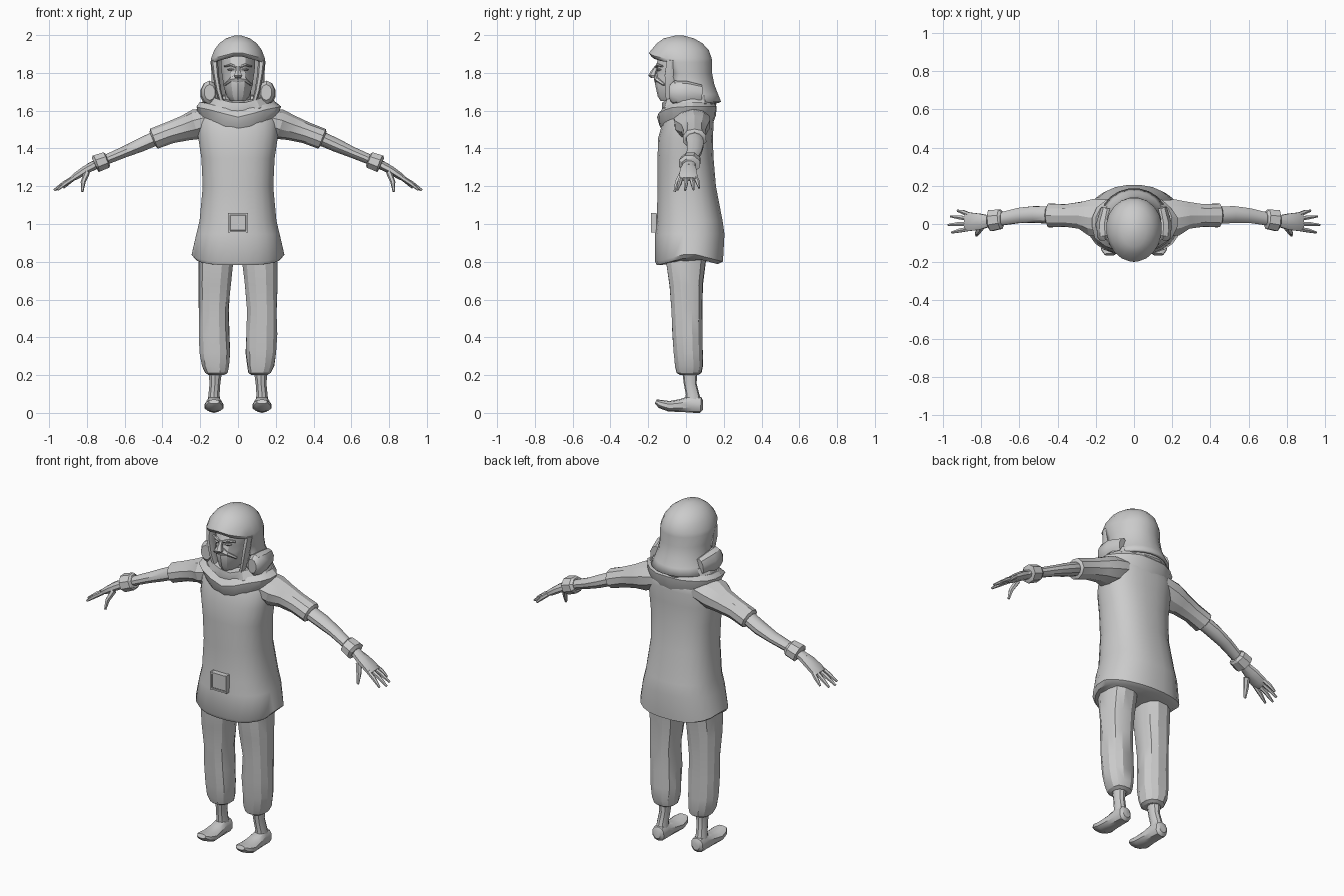
import bpy, bmesh, math, random
from mathutils import Vector

random.seed(4)
grey = bpy.data.materials.new("plain grey")
grey.diffuse_color = (0.6, 0.6, 0.6, 1)


def finish(bm, name, angle=35):
    bmesh.ops.recalc_face_normals(bm, faces=bm.faces[:])
    me = bpy.data.meshes.new(name)
    bm.to_mesh(me)
    bm.free()
    me.materials.append(grey)
    ob = bpy.data.objects.new(name, me)
    bpy.context.collection.objects.link(ob)
    bpy.ops.object.select_all(action='DESELECT')
    ob.select_set(True)
    bpy.context.view_layer.objects.active = ob
    bpy.ops.object.shade_smooth_by_angle(angle=math.radians(angle))
    return ob


def loft(name, secs, ref=(1, 0, 0), n=12, power=1.0, level=False, jitter=0.0,
         tweak=None, drop=None, angle=35, mirror=False):
    """Skin rings (x, y, z, half width along ref, other half width)."""
    for side in ((1, -1) if mirror else (1,)):
        bm = bmesh.new()
        pts = [Vector(s[:3]) for s in secs]
        rings = []
        for i, s in enumerate(secs):
            t = pts[min(i + 1, len(pts) - 1)] - pts[max(i - 1, 0)]
            t = Vector((0, 0, 1)) if level else t.normalized()
            u = Vector(ref)
            u = (u - t * u.dot(t)).normalized()
            v = t.cross(u)
            ring = []
            for k in range(n):
                a = 2 * math.pi * (k + 0.5) / n
                c, d = math.cos(a), math.sin(a)
                c = math.copysign(abs(c) ** power, c)
                d = math.copysign(abs(d) ** power, d)
                f = 1 + random.uniform(-jitter, jitter)
                p = pts[i] + u * c * s[3] * f + v * d * s[4] * f
                if tweak:
                    tweak(i, p)
                p.x *= side
                ring.append(bm.verts.new(p))
            rings.append(ring)
        for a, b in zip(rings, rings[1:]):
            for k in range(n):
                m = (k + 1) % n
                bm.faces.new((a[k], a[m], b[m], b[k]))
        bm.faces.new(rings[0])
        bm.faces.new(rings[-1])
        if drop:
            bmesh.ops.delete(bm, geom=[f for f in bm.faces if drop(f.calc_center_median())],
                             context='FACES')
        label = name if not mirror else ("left_" if side == 1 else "right_") + name
        ob = finish(bm, label, angle)
    return ob


def box(name, loc, size, bevel=0.0, angle=30):
    bm = bmesh.new()
    bmesh.ops.create_cube(bm, size=1)
    for v in bm.verts:
        v.co = Vector(loc) + Vector(a * b for a, b in zip(v.co, size))
    if bevel:
        bmesh.ops.bevel(bm, geom=bm.edges[:], offset=bevel, segments=1, affect='EDGES')
    return finish(bm, name, angle)


def band(z, hw, front, back):
    """Level ring from half width and front and back limits."""
    return (0, (front + back) / 2, z, hw, (back - front) / 2)


# Tunic with a hem that dips at front and back
def hem(i, p):
    if i < 2:
        p.z -= 0.045 * min(1, abs(p.y - 0.02) / 0.17)


loft("tunic", [band(0.83, 0.23, -0.155, 0.17), band(0.85, 0.247, -0.165, 0.197),
               band(0.95, 0.222, -0.165, 0.205), band(1.02, 0.205, -0.155, 0.195),
               band(1.2, 0.188, -0.152, 0.16), band(1.35, 0.195, -0.152, 0.147),
               band(1.46, 0.212, -0.148, 0.143), band(1.54, 0.215, -0.125, 0.148),
               band(1.61, 0.20, -0.1, 0.14), band(1.65, 0.13, -0.07, 0.11)],
     n=24, power=0.85, level=True, tweak=hem, angle=45)

# Square belt plate with raised border
box("belt_plate", (0, -0.165, 1.01), (0.094, 0.03, 0.09), 0.006)
for s in (-1, 1):
    box("plate_side_rim", (s * 0.048, -0.17, 1.01), (0.009, 0.03, 0.104))
    box("plate_end_rim", (0, -0.17, 1.01 + s * 0.046), (0.1, 0.03, 0.009))

# Draped collar in two folds
def droop(i, p):
    p.z -= 0.055 * max(0, -p.y / 0.15) * max(0.2, 1 - abs(p.x) / 0.25)


loft("collar_lower_fold", [band(1.53, 0.18, -0.12, 0.14), band(1.58, 0.215, -0.145, 0.16),
                           band(1.625, 0.23, -0.15, 0.165), band(1.65, 0.20, -0.125, 0.15),
                           band(1.63, 0.15, -0.09, 0.11)],
     n=18, level=True, jitter=0.035, tweak=droop, angle=25)
loft("collar_upper_fold", [band(1.60, 0.17, -0.12, 0.14), band(1.64, 0.20, -0.135, 0.16),
                           band(1.685, 0.175, -0.125, 0.15), band(1.68, 0.12, -0.08, 0.1),
                           band(1.64, 0.08, -0.05, 0.08)],
     n=16, level=True, jitter=0.04, tweak=droop, angle=25)

# Neck and face
loft("neck", [band(1.56, 0.075, -0.07, 0.07), band(1.74, 0.07, -0.08, 0.06)], level=True)
loft("face", [band(1.655, 0.04, -0.135, 0.02), band(1.68, 0.062, -0.15, 0.05),
              band(1.74, 0.08, -0.163, 0.08), band(1.775, 0.084, -0.163, 0.09),
              band(1.81, 0.09, -0.152, 0.1), band(1.84, 0.092, -0.160, 0.1),
              band(1.90, 0.09, -0.14, 0.1)], n=14, level=True, angle=25)
loft("nose", [(0, -0.172, 1.777, 0.017, 0.014), (0, -0.178, 1.79, 0.024, 0.022),
              (0, -0.168, 1.815, 0.013, 0.017), (0, -0.155, 1.84, 0.01, 0.01)],
     n=6, level=True)
loft("moustache", [(0, -0.157, 1.775, 0.03, 0.014), (0.035, -0.15, 1.768, 0.012, 0.016),
                   (0.07, -0.115, 1.74, 0.006, 0.01)], ref=(0, 0, 1), n=6, mirror=True)
loft("brow", [(0.012, -0.157, 1.835, 0.007, 0.008), (0.04, -0.152, 1.846, 0.008, 0.009),
              (0.07, -0.125, 1.838, 0.005, 0.008)], ref=(0, 0, 1), n=6, mirror=True)
loft("eye", [(0.022, -0.148, 1.82, 0.003, 0.006), (0.036, -0.146, 1.821, 0.008, 0.01),
             (0.054, -0.136, 1.82, 0.003, 0.006)], ref=(0, 0, 1), n=6, mirror=True)

# Helmet with open face, peaked brim and flared neck guard
def peak(i, p):
    if i in (4, 5) and p.y < -0.11:
        p.z += 0.035 * (1 - abs(p.x) / 0.13)


helmet = loft("helmet", [band(1.65, 0.172, -0.11, 0.188), band(1.69, 0.155, -0.12, 0.172),
                         band(1.74, 0.143, -0.13, 0.152), band(1.80, 0.142, -0.155, 0.14),
                         band(1.86, 0.147, -0.185, 0.14), band(1.88, 0.144, -0.198, 0.138),
                         band(1.925, 0.127, -0.185, 0.122), band(1.96, 0.10, -0.155, 0.088),
                         band(1.985, 0.065, -0.12, 0.045), band(2.0, 0.02, -0.06, -0.01)],
              n=20, level=True, tweak=peak, angle=30,
              drop=lambda c: c.z < 1.652 or (c.y < -0.065 and c.z < 1.865))
mod = helmet.modifiers.new("thickness", 'SOLIDIFY')
mod.thickness = 0.015
mod.offset = -1

# Cheek straps and rolled side flaps
loft("cheek_strap", [(0.125, -0.075, 1.87, 0.03, 0.018), (0.117, -0.085, 1.79, 0.032, 0.016),
                     (0.103, -0.085, 1.71, 0.03, 0.014), (0.085, -0.085, 1.645, 0.022, 0.012)],
     ref=(0, 1, 0), n=6, mirror=True)
loft("side_flap", [(0.15, -0.085, 1.70, 0.03, 0.042), (0.152, -0.065, 1.70, 0.043, 0.062),
                   (0.155, 0.0, 1.695, 0.045, 0.065), (0.14, 0.08, 1.69, 0.035, 0.05)],
     n=10, mirror=True)

# Sleeves, forearms and wrist cuffs
Y = (0, 1, 0)
loft("sleeve", [(0.13, 0.03, 1.555, 0.10, 0.07), (0.22, 0.035, 1.53, 0.10, 0.08),
                (0.28, 0.045, 1.512, 0.075, 0.067), (0.36, 0.045, 1.487, 0.062, 0.057),
                (0.445, 0.045, 1.455, 0.065, 0.056), (0.452, 0.045, 1.452, 0.05, 0.042)],
     ref=Y, n=10, mirror=True, jitter=0.03, angle=25)
loft("forearm", [(0.43, 0.045, 1.46, 0.046, 0.038), (0.52, 0.05, 1.42, 0.046, 0.036),
                 (0.60, 0.045, 1.385, 0.041, 0.03), (0.72, 0.022, 1.335, 0.034, 0.026),
                 (0.79, 0.015, 1.30, 0.03, 0.023)],
     ref=Y, n=10, mirror=True, jitter=0.03)
loft("wrist_cuff", [(0.69, 0.025, 1.345, 0.042, 0.038), (0.70, 0.025, 1.341, 0.055, 0.047),
                    (0.752, 0.018, 1.322, 0.06, 0.05), (0.758, 0.018, 1.319, 0.042, 0.035)],
     ref=Y, n=8, mirror=True, angle=25)

# Hands with four fingers and a thumb
loft("palm", [(0.76, 0.015, 1.315, 0.032, 0.025), (0.81, 0.012, 1.288, 0.046, 0.024),
              (0.86, 0.012, 1.255, 0.052, 0.02), (0.885, 0.012, 1.24, 0.046, 0.013)],
     ref=Y, n=8, mirror=True)
for y0, x1, y1, z1 in ((0.05, 0.925, 0.07, 1.195), (0.026, 0.962, 0.04, 1.185),
                       (0.0, 0.974, -0.005, 1.182), (-0.026, 0.955, -0.045, 1.185)):
    loft("finger", [(0.865, y0, 1.25, 0.012, 0.012),
                    ((0.865 + x1) / 2, (y0 + y1) / 2 + 0.002, (1.256 + z1) / 2, 0.012, 0.012),
                    (x1, y1, z1, 0.006, 0.006)], ref=Y, n=6, mirror=True)
loft("thumb", [(0.80, -0.015, 1.275, 0.02, 0.016), (0.82, -0.045, 1.225, 0.015, 0.013),
               (0.825, -0.06, 1.175, 0.007, 0.007)], ref=Y, n=6, mirror=True)

# Baggy trousers gathered at the ankle
loft("trouser_leg", [(0.11, 0.01, 0.95, 0.10, 0.115), (0.115, 0, 0.80, 0.094, 0.105),
                     (0.122, 0, 0.68, 0.088, 0.09), (0.127, 0.005, 0.55, 0.08, 0.083),
                     (0.125, 0.008, 0.42, 0.083, 0.08), (0.122, 0.012, 0.32, 0.083, 0.077),
                     (0.12, 0.016, 0.25, 0.072, 0.076), (0.115, 0.016, 0.215, 0.06, 0.066),
                     (0.115, 0.016, 0.205, 0.045, 0.05)],
     n=12, power=0.85, level=True, jitter=0.04, mirror=True, angle=25)

# Ankles and shoes with turned-up toes
loft("ankle", [(0.127, 0.04, 0.05, 0.036, 0.046), (0.127, 0.035, 0.10, 0.031, 0.036),
               (0.122, 0.022, 0.16, 0.03, 0.034), (0.12, 0.02, 0.24, 0.04, 0.042)],
     n=10, level=True, mirror=True)
loft("shoe", [(0.127, 0.09, 0.045, 0.022, 0.025), (0.127, 0.078, 0.045, 0.038, 0.042),
              (0.127, 0.03, 0.05, 0.04, 0.046), (0.127, -0.03, 0.042, 0.046, 0.034),
              (0.127, -0.09, 0.038, 0.052, 0.028), (0.127, -0.135, 0.05, 0.046, 0.023),
              (0.127, -0.16, 0.063, 0.028, 0.012)],
     n=10, power=0.8, mirror=True,
     tweak=lambda i, p: setattr(p, "z", max(p.z, 0)))

# Rest the lowest point on the ground
low = min(v.co.z for o in bpy.data.objects for v in o.data.vertices)
for o in bpy.data.objects:
    o.location.z -= low
